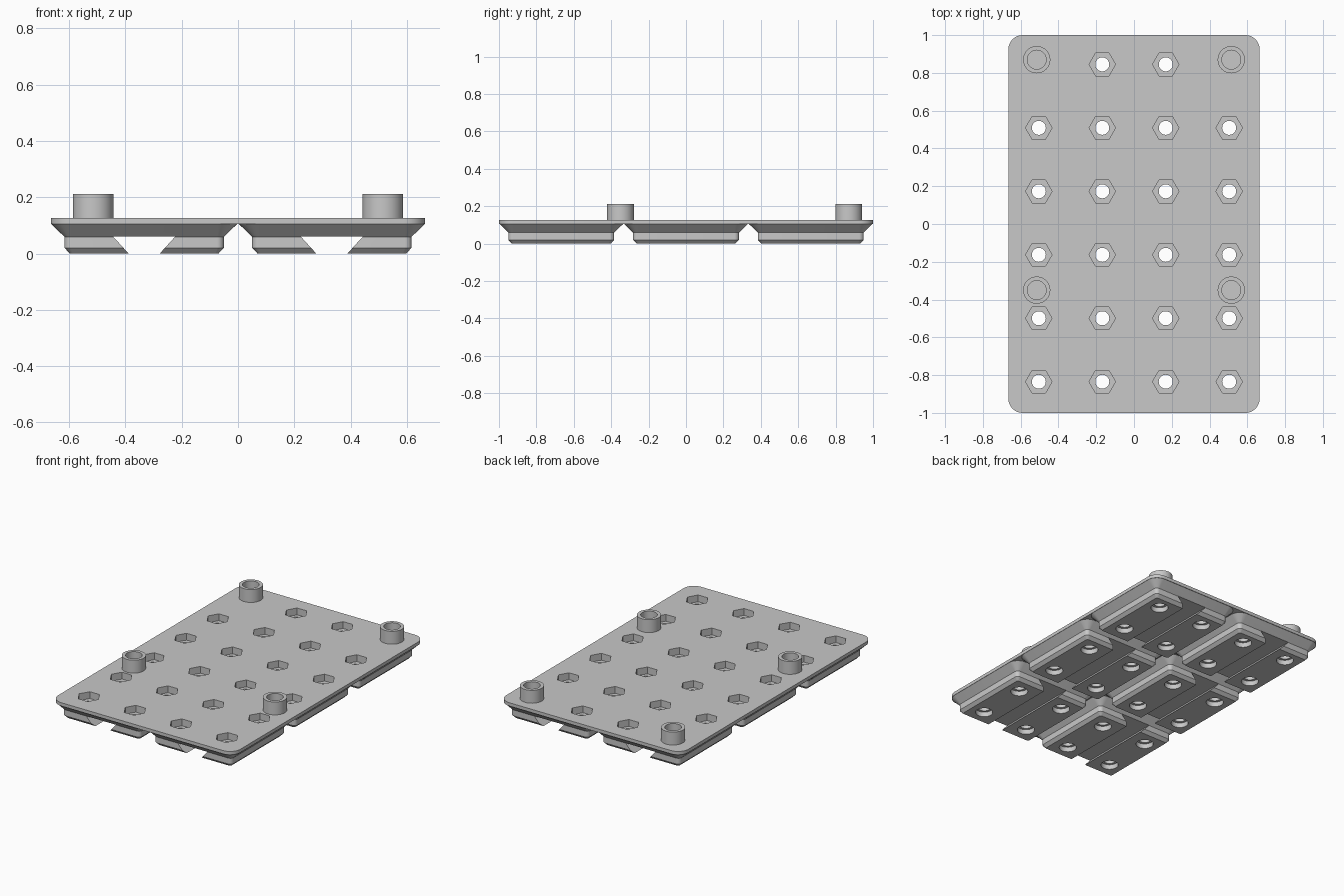
import bpy, bmesh, math

cube = bpy.data.objects.get("Cube")
if cube:
    bpy.data.objects.remove(cube, do_unlink=True)

PITCH = 2 / 3
grey = bpy.data.materials.new("plain grey")
grey.use_nodes = True
grey.diffuse_color = (0.58, 0.58, 0.58, 1)
grey.node_tree.nodes["Principled BSDF"].inputs["Base Color"].default_value = (0.58, 0.58, 0.58, 1)


def loft(bm, rings):
    """Closed solid through a stack of rings, bottom to top."""
    loops = [[bm.verts.new(p) for p in ring] for ring in rings]
    n = len(loops[0])
    for low, high in zip(loops, loops[1:]):
        for i in range(n):
            j = (i + 1) % n
            bm.faces.new((low[i], low[j], high[j], high[i]))
    bm.faces.new(loops[0][::-1])
    bm.faces.new(loops[-1])


def rounded(cx, cy, hx, hy, r, z, steps=8):
    ring = []
    for k, (sx, sy) in enumerate(((1, 1), (-1, 1), (-1, -1), (1, -1))):
        for i in range(steps + 1):
            a = math.pi / 2 * (k + i / steps)
            ring.append((cx + sx * (hx - r) + r * math.cos(a),
                         cy + sy * (hy - r) + r * math.sin(a), z))
    return ring


def prism(bm, x, y, r, z0, z1, sides=32):
    angles = [2 * math.pi * i / sides for i in range(sides)]
    loft(bm, [[(x + r * math.cos(a), y + r * math.sin(a), z) for a in angles]
              for z in (z0, z1)])


def make(name, bm):
    bmesh.ops.recalc_face_normals(bm, faces=bm.faces[:])
    mesh = bpy.data.meshes.new(name)
    bm.to_mesh(mesh)
    bm.free()
    mesh.materials.append(grey)
    ob = bpy.data.objects.new(name, mesh)
    bpy.context.collection.objects.link(ob)
    return ob


def combine(target, other, operation):
    mod = target.modifiers.new(other.name, "BOOLEAN")
    mod.operation = operation
    mod.solver = "EXACT"
    mod.object = other
    bpy.context.view_layer.objects.active = target
    bpy.ops.object.modifier_apply(modifier=mod.name)
    bpy.data.objects.remove(other, do_unlink=True)


# Flat plate
bm = bmesh.new()
loft(bm, [rounded(0, 0, 0.665, 1, 0.075, z) for z in (0.105, 0.127)])
plate = make("base_plate", bm)

# Stepped feet, two by three
bm = bmesh.new()
foot_profile = ((0.264, 0.012, 0), (0.283, 0.024, 0.02), (0.283, 0.024, 0.059),
                (0.33, 0.07, 0.105), (0.33, 0.07, 0.116))
for i in (-0.5, 0.5):
    for j in (-1, 0, 1):
        loft(bm, [rounded(i * PITCH, j * PITCH, h, h, r, z) for h, r, z in foot_profile])
combine(plate, make("feet", bm), "UNION")

# Raised sockets on the top
boss_spots = [(x, y) for x in (-0.515, 0.515) for y in (0.87, -0.35)]
bm = bmesh.new()
for x, y in boss_spots:
    prism(bm, x, y, 0.072, 0.116, 0.212, 48)
combine(plate, make("socket_posts", bm), "UNION")

# Dovetail slots under the feet
bm = bmesh.new()
for x in (-PITCH / 2, PITCH / 2):
    section = ((-0.037, -0.02), (0.037, -0.02), (0.11, 0.06), (-0.11, 0.06))
    loft(bm, [[(x + u, y, z) for u, z in section] for y in (-1.1, 1.1)])
combine(plate, make("slot_cutter", bm), "DIFFERENCE")

# Bolt holes: round recess below, shaft, hexagonal pocket above
bores, shafts, pockets = bmesh.new(), bmesh.new(), bmesh.new()
for i in range(4):
    for j in range(6):
        x, y = (i - 1.5) * 0.336, 0.005 + (j - 2.5) * 0.336
        covered = j == 5 and i in (0, 3)
        prism(bores, x, y, 0.053, -0.05, 0.032)
        prism(shafts, x, y, 0.037, -0.06, 0.1 if covered else 0.3)
        if not covered:
            prism(pockets, x, y, 0.07, 0.082, 0.25, 6)
for x, y in boss_spots:
    prism(pockets, x, y, 0.05, 0.15, 0.26, 48)
for name, cutter in (("bore_cutter", bores), ("shaft_cutter", shafts),
                     ("pocket_cutter", pockets)):
    combine(plate, make(name, cutter), "DIFFERENCE")

# Smooth round walls, crisp edges
for ob in bpy.context.selected_objects:
    ob.select_set(False)
plate.select_set(True)
bpy.context.view_layer.objects.active = plate
bpy.ops.object.shade_smooth_by_angle(angle=math.radians(30))
